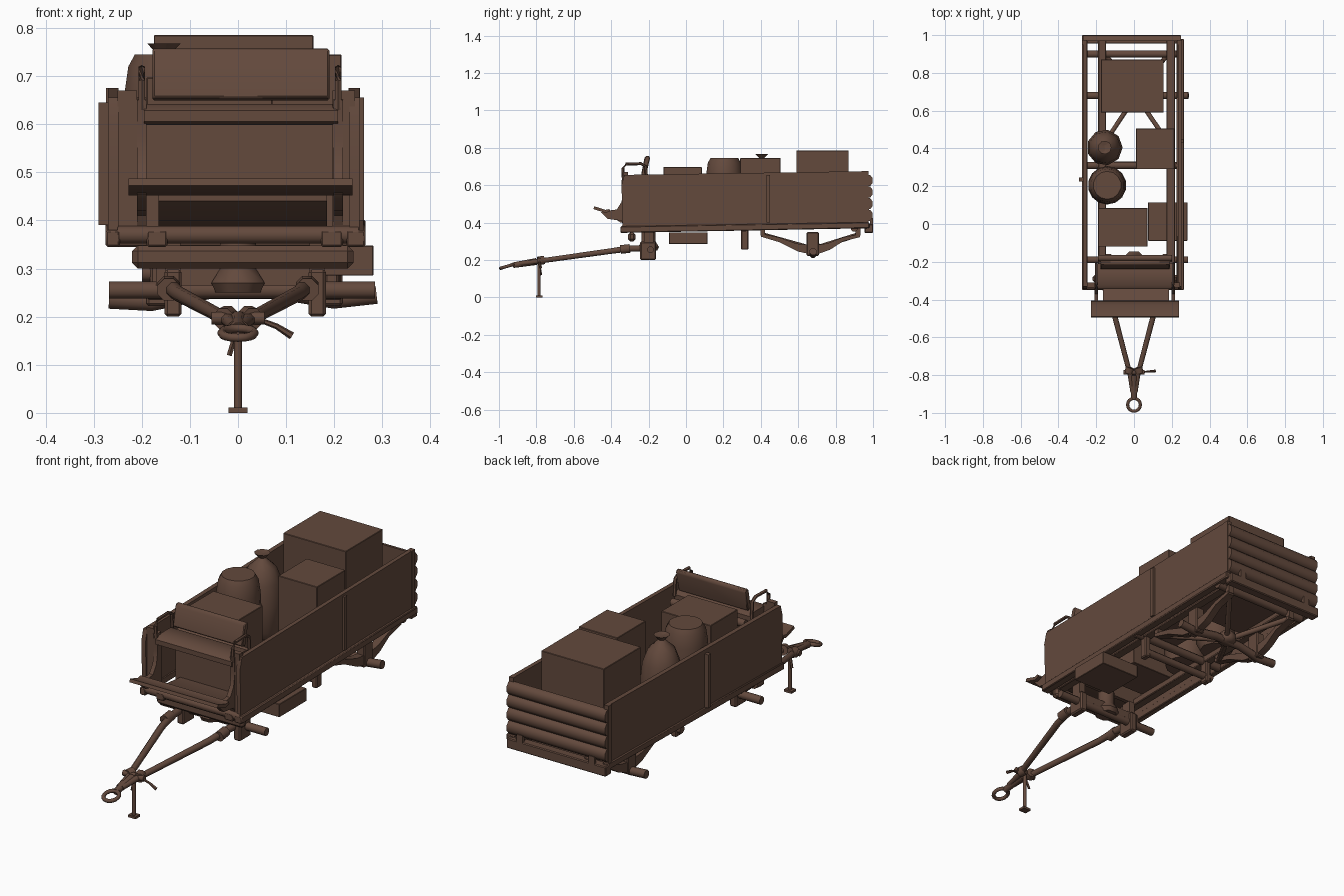
import bpy, bmesh, math
from mathutils import Vector, Matrix

brown = bpy.data.materials.new("weathered brown")
brown.diffuse_color = (0.125, 0.067, 0.046, 1)


def finish(name, bm, smooth=False, bevel=0):
    bmesh.ops.recalc_face_normals(bm, faces=bm.faces)
    me = bpy.data.meshes.new(name)
    bm.to_mesh(me)
    bm.free()
    me.materials.append(brown)
    ob = bpy.data.objects.new(name, me)
    bpy.context.collection.objects.link(ob)
    if bevel:
        m = ob.modifiers.new("bevel", 'BEVEL')
        m.width, m.segments = bevel, 1
    if smooth:
        bpy.context.view_layer.objects.active = ob
        ob.select_set(True)
        bpy.ops.object.shade_smooth_by_angle(angle=math.radians(50))
        ob.select_set(False)
    return ob


def box(name, x, y, z, bevel=0):
    bm = bmesh.new()
    bmesh.ops.create_cube(bm, size=1)
    for v in bm.verts:
        v.co = [(r[0] + r[1]) / 2 + c * (r[1] - r[0]) for r, c in zip((x, y, z), v.co)]
    return finish(name, bm, bevel=bevel)


def prism(name, x0, x1, profile, bevel=0):
    """Side profile of (y, z) points pushed across x."""
    bm = bmesh.new()
    f = bm.faces.new([bm.verts.new((x0, y, z)) for y, z in profile])
    ext = bmesh.ops.extrude_face_region(bm, geom=[f])
    vs = [g for g in ext["geom"] if isinstance(g, bmesh.types.BMVert)]
    bmesh.ops.translate(bm, verts=vs, vec=(x1 - x0, 0, 0))
    return finish(name, bm, True, bevel)


def tube(name, pts, r, sides=8, closed=False):
    """Round bar along a path; r is one radius or one per point."""
    pts = [Vector(p) for p in pts]
    n = len(pts)
    rs = r if isinstance(r, (list, tuple)) else [r] * n
    bm = bmesh.new()
    rings = []
    for i, p in enumerate(pts):
        a = pts[i - 1] if (i or closed) else p
        b = pts[(i + 1) % n] if (i < n - 1 or closed) else p
        d = (b - a).normalized()
        ref = Vector((0, 0, 1)) if abs(d.z) < 0.9 else Vector((0, 1, 0))
        u = d.cross(ref).normalized()
        w = u.cross(d)
        ang = [2 * math.pi * (k + 0.5) / sides for k in range(sides)]
        rings.append([bm.verts.new(p + rs[i] * (math.cos(t) * u + math.sin(t) * w)) for t in ang])
    for i in range(n if closed else n - 1):
        A, B = rings[i], rings[(i + 1) % n]
        for k in range(sides):
            j = (k + 1) % sides
            bm.faces.new((A[k], A[j], B[j], B[k]))
    if not closed:
        bm.faces.new(rings[0])
        bm.faces.new(rings[-1])
    return finish(name, bm, True)


def lathe(name, x, y, profile, sides=12):
    """Upright turned shape from (radius, z) points."""
    return tube(name, [(x, y, z) for _, z in profile], [r for r, _ in profile], sides)


# --- wagon body: side boards, stakes, sills ---
side = [(-0.34, 0.375), (0.97, 0.395), (0.97, 0.675), (-0.33, 0.655), (-0.345, 0.6), (-0.34, 0.45)]
prism("left_side_board", -0.27, -0.248, side)
prism("right_side_board", 0.232, 0.252, side)
box("left_stake", (-0.29, -0.27), (0.225, 0.245), (0.39, 0.645))
box("right_stake", (0.25, 0.262), (0.43, 0.45), (0.40, 0.655))
for nm, x0, x1 in (("left_outer_sill", -0.275, -0.245), ("left_inner_sill", -0.19, -0.147),
                   ("right_inner_sill", 0.172, 0.218), ("right_outer_sill", 0.225, 0.265)):
    prism(nm, x0, x1, [(-0.35, 0.345), (0.98, 0.37), (0.98, 0.402), (-0.35, 0.38)], 0.004)
for y in (-0.33, 0.31, 0.9):
    tube("floor_cross_bar", [(-0.25, y, 0.37), (0.25, y, 0.37)], 0.02)
box("tail_cross_beam", (-0.275, 0.25), (0.955, 1.0), (0.345, 0.392), 0.004)

# --- tailgate of four rounded planks ---
for i in range(4):
    z = 0.439 + i * 0.062
    prism("tailgate_plank", -0.27, 0.25,
          [(0.968, z - 0.031), (0.985, z - 0.029), (0.998, z - 0.012), (0.998, z + 0.012),
           (0.985, z + 0.029), (0.968, z + 0.031)])
for x in (-0.262, 0.242):
    box("tailgate_post", (x - 0.012, x + 0.012), (0.95, 0.975), (0.385, 0.675))
for x in (-0.2, 0.18):
    box("tailgate_hinge", (x - 0.015, x + 0.015), (0.985, 1.0), (0.38, 0.425))

# --- driver's front: board, footwell, footboard, scroll cheeks ---
box("front_board", (-0.19, 0.2), (-0.2, -0.18), (0.36, 0.61))
tube("front_board_rail", [(-0.19, -0.18, 0.605), (0.2, -0.18, 0.605)], 0.018)
prism("footwell_floor", -0.165, 0.185,
      [(-0.2, 0.385), (-0.35, 0.4), (-0.41, 0.44), (-0.41, 0.455), (-0.35, 0.415), (-0.2, 0.4)])
prism("footboard", -0.228, 0.238,
      [(-0.495, 0.472), (-0.43, 0.452), (-0.405, 0.46), (-0.41, 0.472), (-0.43, 0.468), (-0.49, 0.487)])
cheek = [(-0.33, 0.38), (-0.345, 0.41), (-0.42, 0.42), (-0.455, 0.455), (-0.41, 0.465),
         (-0.37, 0.47), (-0.345, 0.51), (-0.335, 0.57), (-0.342, 0.65), (-0.31, 0.655), (-0.3, 0.38)]
for x in (-0.2, 0.208):
    prism("scroll_cheek", x - 0.01, x + 0.01, cheek)
    box("front_corner_post", (x - 0.012, x + 0.035) if x > 0 else (x - 0.05, x - 0.01),
        (-0.335, -0.31), (0.38, 0.67))
    # bent armrest pipe
    tube("armrest", [(x, -0.335, 0.63), (x, -0.338, 0.69), (x, -0.32, 0.713),
                     (x, -0.24, 0.715), (x, -0.215, 0.7), (x, -0.21, 0.62)], 0.008, 6)

# --- seat ---
prism("seat_cushion", -0.195, 0.208,
      [(-0.345, 0.605), (-0.345, 0.628), (-0.325, 0.642), (-0.23, 0.642), (-0.21, 0.628),
       (-0.21, 0.605), (-0.23, 0.6), (-0.33, 0.598)])
prism("seat_backrest", -0.178, 0.19,
      [(-0.24, 0.655), (-0.215, 0.648), (-0.192, 0.745), (-0.198, 0.757), (-0.213, 0.757), (-0.222, 0.745)], 0.004)

# --- cargo ---
box("rear_crate", (-0.175, 0.157), (0.59, 0.87), (0.39, 0.785), 0.002)
box("middle_crate", (0.01, 0.215), (0.29, 0.505), (0.385, 0.745), 0.002)
box("front_crate", (-0.19, 0.072), (-0.12, 0.085), (0.38, 0.697), 0.002)
lathe("barrel", -0.142, 0.205,
      [(0.095, 0.385), (0.102, 0.45), (0.102, 0.55), (0.097, 0.66), (0.088, 0.72), (0.074, 0.745)], 14)
lathe("sack", -0.155, 0.405,
      [(0.075, 0.385), (0.092, 0.42), (0.095, 0.54), (0.085, 0.64), (0.062, 0.7),
       (0.03, 0.73), (0.014, 0.745), (0.036, 0.768), (0.012, 0.76)], 9)
box("hanging_toolbox", (0.075, 0.282), (-0.09, 0.115), (0.285, 0.348), 0.002)

# --- front running gear ---
box("front_bolster", (-0.22, 0.24), (-0.31, -0.27), (0.30, 0.348), 0.012)
box("front_axle_beam", (-0.17, 0.17), (-0.215, -0.175), (0.265, 0.3))
tube("front_axle", [(-0.268, -0.19, 0.255), (0.285, -0.19, 0.255)], 0.019)
lathe("turntable_pin", 0, -0.2, [(0.05, 0.25), (0.06, 0.27), (0.04, 0.3), (0.04, 0.37)], 8)
for s in (-1, 1):
    x = s * 0.135 if s < 0 else 0.165
    box("axle_clamp", (x - 0.018, x + 0.018), (-0.245, -0.16), (0.2, 0.298), 0.006)
    box("clamp_riser", (x - 0.016, x + 0.016), (-0.225, -0.175), (0.29, 0.36))
    # drawbar arm of the V
    tube("drawbar_arm", [(s * 0.145, -0.2, 0.262), (s * 0.14, -0.3, 0.262), (s * 0.125, -0.4, 0.248),
                         (s * 0.02, -0.8, 0.192), (s * 0.008, -0.89, 0.18)],
         [0.018, 0.018, 0.016, 0.014, 0.012])
    tube("drawbar_collar", [(s * 0.144, -0.35, 0.256), (s * 0.144, -0.3, 0.262)], 0.025)
    tube("drawbar_coupling", [(s * 0.03, -0.79, 0.195), (s * 0.02, -0.76, 0.2)], 0.024)
tube("tongue_cross_tie", [(-0.055, -0.785, 0.197), (0.055, -0.785, 0.197)], 0.014)
tube("tongue_tip", [(0, -0.8, 0.192), (0, -0.925, 0.172)], [0.02, 0.016])
tube("hitch_ring", [(0.034 * math.cos(t * math.pi / 8), -0.957 + 0.034 * math.sin(t * math.pi / 8),
                     0.166 + 0.01 * math.sin(t * math.pi / 8)) for t in range(16)], 0.009, 8, True)
tube("prop_leg", [(0, -0.785, 0.005), (0, -0.785, 0.2)], 0.009)
box("prop_foot", (-0.02, 0.02), (-0.802, -0.768), (0, 0.011))
tube("prop_brace", [(0, -0.785, 0.18), (-0.018, -0.775, 0.12)], 0.006, 6)
tube("brake_handle", [(0.04, -0.785, 0.195), (0.08, -0.78, 0.18), (0.112, -0.778, 0.16)], [0.005, 0.006, 0.008], 6)

# --- middle hanger under the floor ---
tube("middle_cross_shaft", [(-0.2, 0.315, 0.29), (0.2, 0.315, 0.29)], 0.018)
for x in (-0.168, 0.195):
    box("shaft_hanger", (x - 0.015, x + 0.015), (0.295, 0.335), (0.255, 0.37), 0.005)

# --- rear running gear: leaf springs, axle, braces ---
spring = [(0.4, 0.325), (0.5, 0.295), (0.6, 0.245), (0.67, 0.23), (0.7, 0.23), (0.77, 0.255), (0.84, 0.3),
          (0.93, 0.322), (0.93, 0.338), (0.84, 0.322), (0.76, 0.29), (0.7, 0.28), (0.66, 0.28),
          (0.59, 0.288), (0.5, 0.32), (0.4, 0.342)]
for x in (-0.168, 0.195):
    prism("leaf_spring", x - 0.018, x + 0.018, spring)
    box("spring_clamp", (x - 0.022, x + 0.022), (0.645, 0.71), (0.222, 0.35), 0.005)
    for y, h in ((0.41, 0.33), (0.92, 0.33)):
        box("spring_shackle", (x - 0.014, x + 0.014), (y - 0.013, y + 0.013), (h, 0.39))
    tube("rear_brace", [(x, 0.41, 0.335), (0.01, 0.68, 0.26)], 0.013)
    tube("rear_stay", [(x, 0.92, 0.335), (0.01, 0.68, 0.26)], 0.013)
tube("rear_axle", [(-0.268, 0.68, 0.235), (-0.18, 0.68, 0.23), (-0.06, 0.68, 0.255),
                   (0.08, 0.68, 0.255), (0.2, 0.68, 0.235), (0.288, 0.68, 0.245)], 0.02)
lathe("axle_hub", 0.01, 0.68, [(0.03, 0.24), (0.045, 0.255), (0.045, 0.275), (0.03, 0.295)], 8)
